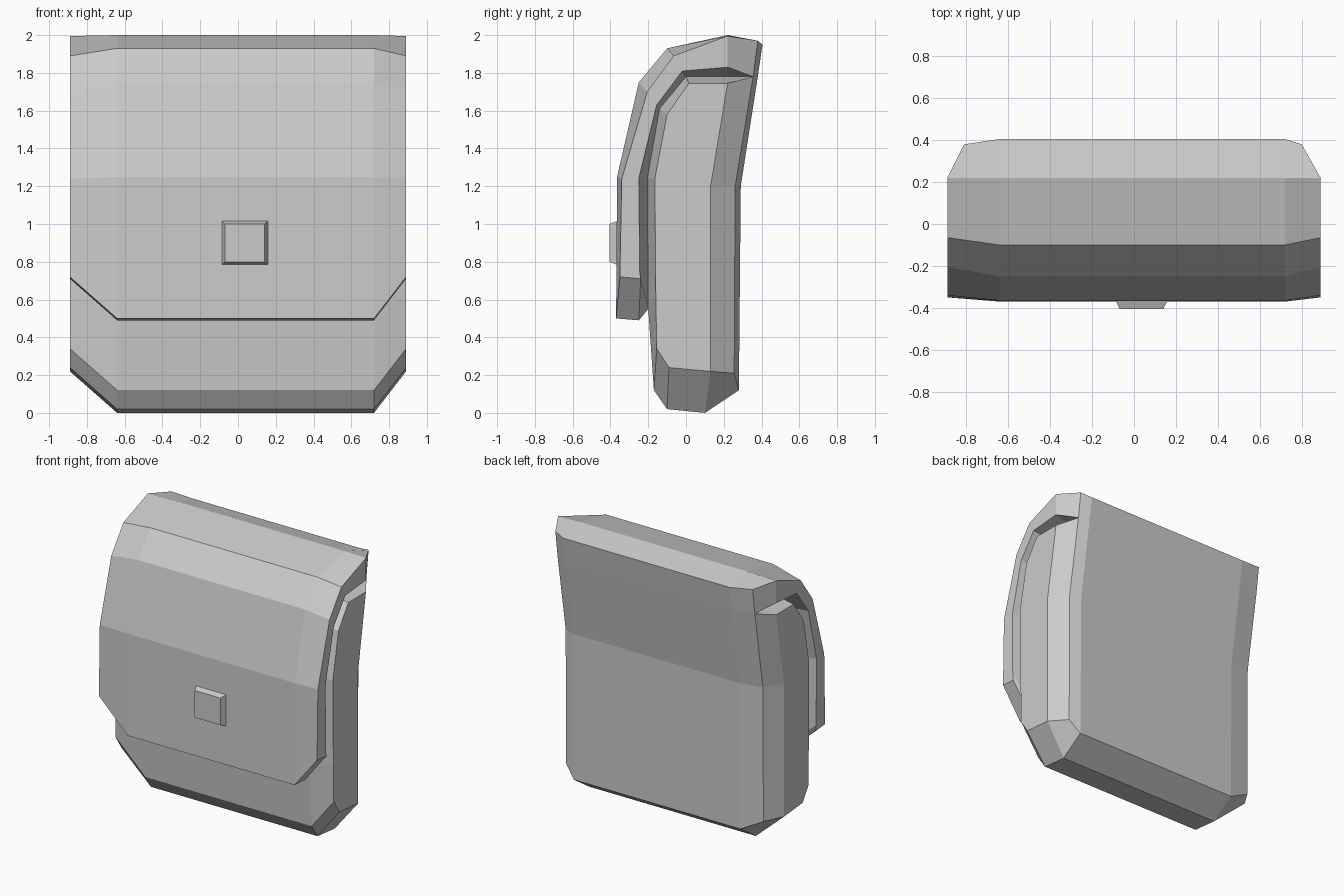
import bpy, bmesh

if "Cube" in bpy.data.objects:
    bpy.data.objects.remove(bpy.data.objects["Cube"])


def add_object(name, bm):
    bmesh.ops.remove_doubles(bm, verts=bm.verts, dist=0.0005)
    bmesh.ops.recalc_face_normals(bm, faces=bm.faces)
    mesh = bpy.data.meshes.new(name)
    bm.to_mesh(mesh)
    bm.free()
    obj = bpy.data.objects.new(name, mesh)
    bpy.context.collection.objects.link(obj)
    return obj


def loft(name, rings):
    """Skin a list of closed rings of (x, y, z) points and cap both ends."""
    bm = bmesh.new()
    rows = [[bm.verts.new(p) for p in ring] for ring in rings]
    n = len(rows[0])
    for a, b in zip(rows, rows[1:]):
        for i in range(n):
            j = (i + 1) % n
            bm.faces.new((a[i], a[j], b[j], b[i]))
    bm.faces.new(rows[0])
    bm.faces.new(rows[-1])
    return add_object(name, bm)


def bag_part(name, centre, side, back):
    """Loft a (y, z) side profile to the centre profile and back;
    'back' holds the extra bevel points on the rear corners."""
    def flat(x, pts):
        return [(x, y, z) for y, z in pts]

    def bevel(x_side, x_back):
        return [(x_back, *back[i]) if i in back else (x_side, *p)
                for i, p in enumerate(side)]

    return loft(name, [flat(-0.89, side), bevel(-0.89, -0.81),
                       flat(-0.64, centre), flat(0.72, centre),
                       bevel(0.89, 0.80), flat(0.89, side)])


# Main pouch with bevelled corners
bag_part(
    "bag_body",
    centre=[(-0.17, 0.12), (-0.10, 0.02), (0.10, 0.0), (0.28, 0.12),
            (0.29, 1.20), (0.38, 1.78), (0.22, 1.78), (0.0, 1.78),
            (-0.14, 1.61), (-0.205, 1.24), (-0.20, 0.55)],
    side=[(-0.155, 0.34), (-0.09, 0.24), (0.13, 0.22), (0.13, 0.22),
          (0.13, 1.20), (0.22, 1.745), (0.22, 1.745), (0.015, 1.745),
          (-0.10, 1.58), (-0.165, 1.24), (-0.16, 0.62)],
    back={3: (0.255, 0.21), 4: (0.26, 1.20), 5: (0.355, 1.78)})

# Thick flap folded over the top, leaving a V groove along the sides
bag_part(
    "bag_flap",
    centre=[(-0.37, 0.50), (-0.365, 1.25), (-0.25, 1.75), (-0.10, 1.93),
            (0.22, 2.0), (0.405, 1.95), (0.38, 1.78), (0.22, 1.78),
            (0.0, 1.78), (-0.14, 1.61), (-0.205, 1.24), (-0.20, 0.55),
            (-0.25, 0.49)],
    side=[(-0.35, 0.72), (-0.34, 1.24), (-0.205, 1.70), (-0.065, 1.89),
          (0.22, 1.995), (0.22, 1.995), (0.22, 1.83), (0.22, 1.83),
          (-0.02, 1.81), (-0.155, 1.63), (-0.25, 1.24), (-0.245, 0.75),
          (-0.24, 0.71)],
    back={5: (0.38, 1.97), 6: (0.355, 1.78)})


# Raised square clasp on the flap
def square(y, x0, x1, z0, z1):
    return [(x0, y, z0), (x1, y, z0), (x1, y, z1), (x0, y, z1)]


loft("clasp", [square(-0.355, -0.09, 0.165, 0.78, 1.02),
               square(-0.405, -0.07, 0.14, 0.80, 1.0)])
